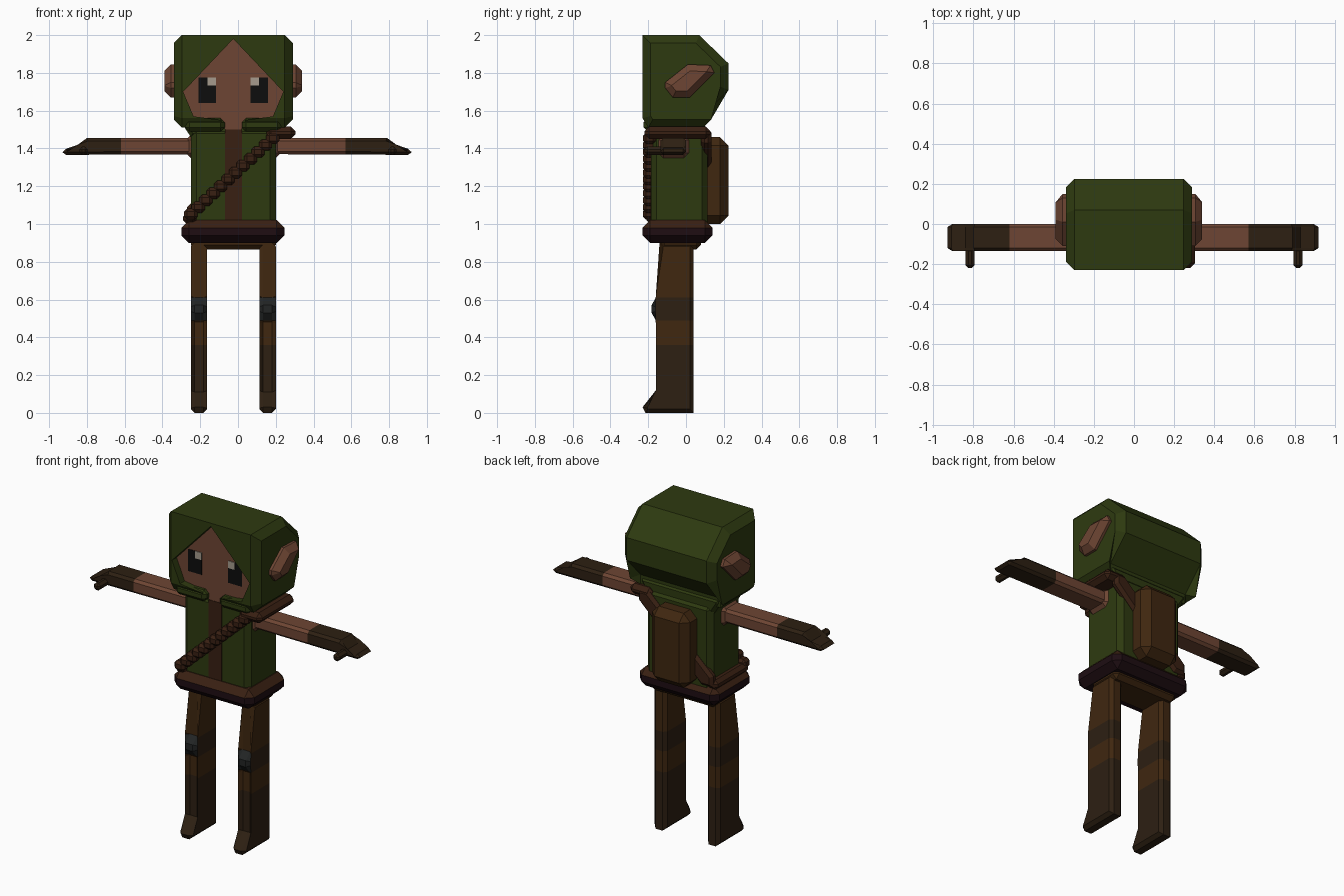
import bpy, bmesh
from mathutils import Vector

if "Cube" in bpy.data.objects:
    bpy.data.objects.remove(bpy.data.objects["Cube"])


def material(name, rgb):
    m = bpy.data.materials.new(name)
    m.diffuse_color = (*rgb, 1)
    m.use_nodes = True
    m.node_tree.nodes["Principled BSDF"].inputs["Base Color"].default_value = m.diffuse_color
    return m


GREEN = material("green_cloth", (0.027, 0.042, 0.005))
SKIN = material("skin", (0.155, 0.060, 0.033))
BROWN = material("brown_cloth", (0.050, 0.020, 0.005))
BOOT = material("dark_leather", (0.026, 0.014, 0.006))
STRAP = material("strap_leather", (0.040, 0.014, 0.006))
BELT = material("belt_leather", (0.013, 0.004, 0.006))
METAL = material("knee_metal", (0.016, 0.018, 0.018))
BLACK = material("eye_black", (0.004, 0.004, 0.004))
WHITE = material("eye_white", (0.38, 0.33, 0.27))


def finish(name, bm, mats, pick=None, cuts=()):
    """Optionally slice at (axis, value) cuts, then colour faces with pick(centre)."""
    for axis, value in cuts:
        co, no = Vector((0, 0, 0)), Vector((0, 0, 0))
        co[axis], no[axis] = value, 1
        bmesh.ops.bisect_plane(bm, geom=bm.verts[:] + bm.edges[:] + bm.faces[:],
                               plane_co=co, plane_no=no)
    bmesh.ops.recalc_face_normals(bm, faces=bm.faces[:])
    if pick:
        for f in bm.faces:
            f.material_index = pick(f.calc_center_median())
    me = bpy.data.meshes.new(name)
    bm.to_mesh(me)
    bm.free()
    for m in mats:
        me.materials.append(m)
    ob = bpy.data.objects.new(name, me)
    bpy.context.collection.objects.link(ob)
    return ob


def box(name, x, y, z, mat, bevel=0.0, pick=None, cuts=()):
    bm = bmesh.new()
    bmesh.ops.create_cube(bm, size=1)
    for v in bm.verts:
        v.co = [(r[0] + r[1]) / 2 + c * (r[1] - r[0]) for r, c in zip((x, y, z), v.co)]
    if bevel:
        bmesh.ops.bevel(bm, geom=bm.edges[:], offset=bevel, offset_type='OFFSET',
                        segments=1, profile=0.5, affect='EDGES', clamp_overlap=True)
    return finish(name, bm, mat if isinstance(mat, list) else [mat], pick, cuts)


def prism(name, pts, axis, a, b, mat, bevel=0.0, pick=None, cuts=()):
    """Extrude a 2D outline along x (y,z outline) or y (x,z outline); chamfer both caps."""
    bm = bmesh.new()
    rings = []
    for t in (a, b):
        rings.append([bm.verts.new((t, p, q) if axis == 'x' else (p, t, q)) for p, q in pts])
    caps = [bm.faces.new(r) for r in rings]
    n = len(pts)
    for i in range(n):
        j = (i + 1) % n
        bm.faces.new((rings[0][i], rings[0][j], rings[1][j], rings[1][i]))
    if bevel:
        edges = list({e for f in caps for e in f.edges})
        bmesh.ops.bevel(bm, geom=edges, offset=bevel, offset_type='OFFSET',
                        segments=1, profile=0.5, affect='EDGES', clamp_overlap=True)
    return finish(name, bm, mat if isinstance(mat, list) else [mat], pick, cuts)


# Hood with the face opening cut out
hood = prism("hood", [(-0.23, 2.0), (0.07, 2.0), (0.225, 1.85), (0.225, 1.71), (0.09, 1.57),
                      (0.09, 1.51), (-0.20, 1.51), (-0.23, 1.56)], 'x', -0.34, 0.29, GREEN, 0.055)
opening = [(-0.29, 1.70), (-0.235, 1.57), (-0.09, 1.55), (-0.06, 1.48), (0.01, 1.48),
           (0.04, 1.55), (0.185, 1.57), (0.24, 1.70), (-0.025, 1.98)]
cutter = prism("opening_cutter", opening, 'y', -0.4, -0.18, GREEN)
cutter.hide_render = True
cutter.hide_viewport = True
cut = hood.modifiers.new("face_opening", 'BOOLEAN')
cut.operation = 'DIFFERENCE'
cut.object = cutter
cut.solver = 'EXACT'

# Face and eyes
prism("face", opening, 'y', -0.185, -0.12, SKIN)
for x, glint in ((-0.21, -0.162), (0.065, 0.065)):
    box("eye", (x, x + 0.093), (-0.188, -0.17), (1.64, 1.775), BLACK)
    box("eye_glint", (glint, glint + 0.045), (-0.190, -0.17), (1.732, 1.776), WHITE)

# Ears
ear = [(-0.11, 1.75), (-0.11, 1.72), (-0.07, 1.67), (0.02, 1.67), (0.15, 1.80),
       (0.13, 1.84), (0.01, 1.845)]
for outer, inner in ((-0.39, -0.27), (0.34, 0.22)):
    prism("ear", ear, 'x', outer, inner, SKIN, 0.04)

# Collar, torso and front stripe
prism("collar", [(-0.295, 1.56), (-0.295, 1.53), (-0.25, 1.46), (0.20, 1.46), (0.245, 1.53),
                 (0.245, 1.56)], 'y', -0.175, 0.10, GREEN, 0.02)
for x0, x1 in ((-0.28, -0.07), (0.02, 0.23)):
    box("collar_flap", (x0, x1), (-0.225, -0.15), (1.49, 1.56), GREEN, 0.022)
box("torso", (-0.25, 0.20), (-0.185, 0.115), (0.96, 1.51), GREEN, 0.03)
box("front_stripe", (-0.07, 0.02), (-0.188, -0.15), (1.0, 1.50), STRAP)

# Backpack
box("backpack", (-0.155, 0.105), (0.05, 0.225), (1.0, 1.46), BROWN, 0.045)

# Diagonal strap: stepped in front, flat behind, with a shoulder pad
STEPS = 12
for i in range(STEPS):
    x, z = -0.25 + 0.0395 * i, 1.055 + 0.0365 * i
    box("strap_step", (x - 0.035, x + 0.035), (-0.227, -0.16), (z - 0.032, z + 0.028), STRAP, 0.016)
prism("back_strap", [(-0.27, 1.02), (-0.19, 1.02), (0.24, 1.43), (0.24, 1.50), (0.17, 1.50),
                     (-0.27, 1.09)], 'y', 0.08, 0.135, STRAP, 0.018)
box("shoulder_pad", (0.15, 0.305), (-0.22, 0.13), (1.45, 1.515), STRAP, 0.025)
box("strap_hip_wrap", (-0.29, -0.22), (-0.21, 0.12), (1.0, 1.06), STRAP, 0.02)

# Belt and hips
box("belt", (-0.30, 0.245), (-0.23, 0.14), (0.90, 1.02), [BELT, STRAP], 0.04,
    pick=lambda c: int(c.z > 0.99))
box("hips", (-0.25, 0.20), (-0.14, 0.08), (0.865, 0.96), BROWN, 0.025)

# Arms with gloves, each one outline along x
for side, glove, tip in ((-1, 0.62, 0.93), (1, 0.57, 0.92)):
    outline = [(0.12, 1.37), (0.12, 1.455), (tip - 0.13, 1.455), (tip - 0.09, 1.405),
               (tip - 0.02, 1.398), (tip, 1.38), (tip - 0.02, 1.366)]
    prism("arm", [(side * x, z) for x, z in outline], 'y', -0.135, 0.0, [SKIN, BOOT], 0.025,
          pick=lambda c: int(abs(c.x) > glove), cuts=[(0, side * glove)])
    xs = sorted((side * 0.795, side * 0.84))
    box("thumb", xs, (-0.22, -0.10), (1.365, 1.41), BOOT, 0.015)
    root = (-0.275, -0.20) if side < 0 else (0.15, 0.225)
    box("shoulder_joint", root, (-0.145, 0.015), (1.35, 1.47), SKIN, 0.025)


# Legs: thigh, knee guard, shin and boot in one side outline
def leg_colour(c):
    if c.z < 0.36:
        return 1
    if 0.49 < c.z < 0.61:
        return 2 if c.y < -0.135 else 1
    return 0


leg = [(0.04, 0.90), (0.04, 0.0), (-0.215, 0.0), (-0.23, 0.03), (-0.14, 0.11), (-0.14, 0.48),
       (-0.182, 0.53), (-0.182, 0.57), (-0.14, 0.61), (-0.14, 0.90)]
for x0, x1 in ((-0.25, -0.163), (0.113, 0.20)):
    prism("leg", leg, 'x', x0, x1, [BROWN, BOOT, METAL], 0.02, pick=leg_colour,
          cuts=[(2, 0.36), (2, 0.49), (2, 0.61)])
